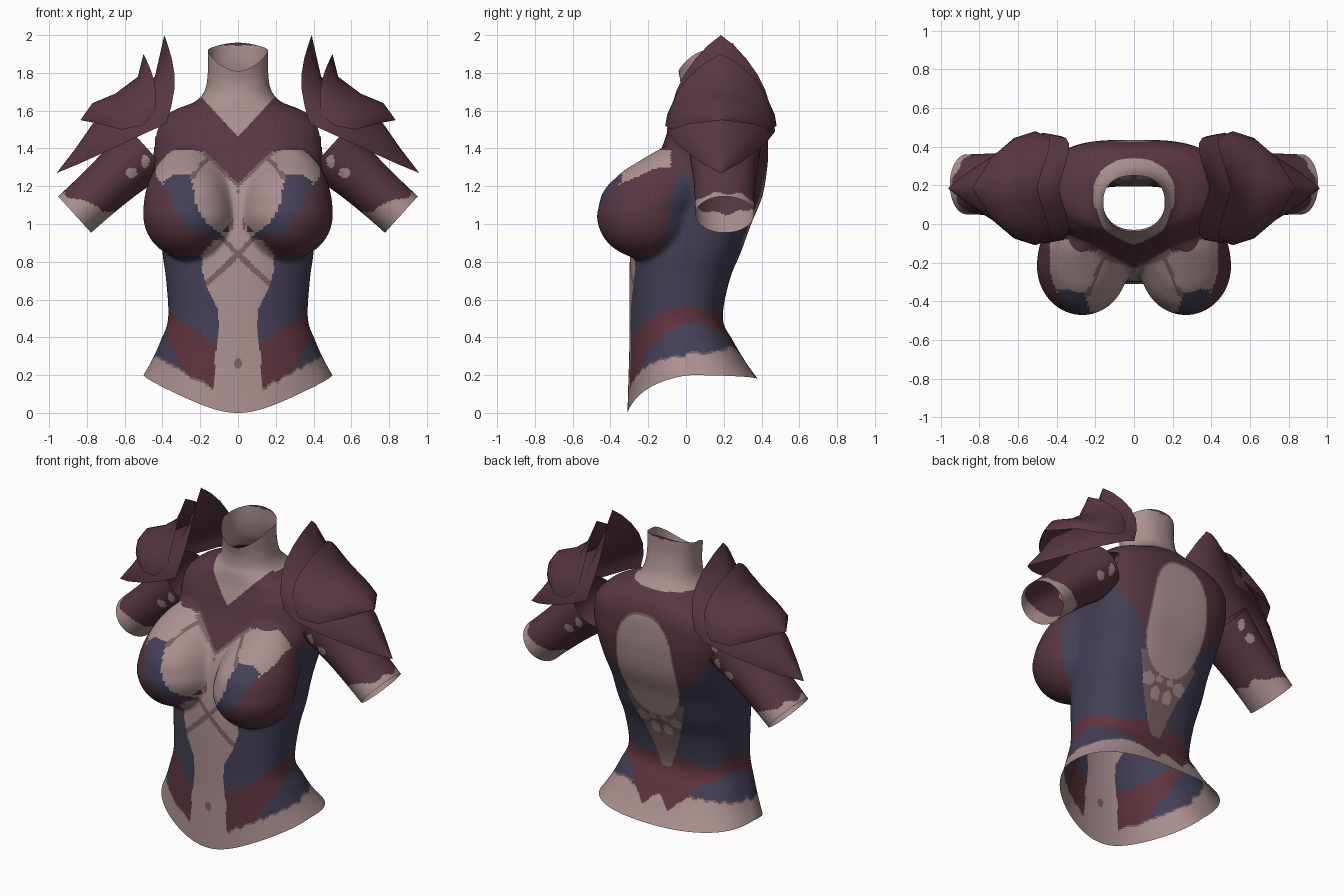
import bpy, math
from mathutils import Vector

if "Cube" in bpy.data.objects:
    bpy.data.objects.remove(bpy.data.objects["Cube"])

# --- flat colours ---
COLORS = [("skin", (.41, .28, .28)), ("plate_maroon", (.101, .038, .054)),
          ("navy_cloth", (.056, .052, .094)), ("wine_band", (.115, .035, .05)),
          ("strap", (.20, .12, .125))]
MATS = []
for n, c in COLORS:
    m = bpy.data.materials.new(n)
    m.diffuse_color = (*c, 1)
    m.use_nodes = True
    m.node_tree.nodes["Principled BSDF"].inputs["Base Color"].default_value = m.diffuse_color
    MATS.append(m)
SKIN, PLATE, NAVY, WINE, STRAP = range(5)


def make(name, verts, faces, rule, angle=None):
    me = bpy.data.meshes.new(name)
    me.from_pydata(verts, [], faces)
    for m in MATS:
        me.materials.append(m)
    for p in me.polygons:
        p.material_index = rule(p.center)
        p.use_smooth = True
    ob = bpy.data.objects.new(name, me)
    bpy.context.collection.objects.link(ob)
    if angle:
        bpy.ops.object.select_all(action='DESELECT')
        ob.select_set(True)
        bpy.context.view_layer.objects.active = ob
        bpy.ops.object.shade_smooth_by_angle(angle=math.radians(angle))


def lerp(x, pts):
    """Piecewise linear lookup."""
    if x <= pts[0][0]:
        return pts[0][1]
    for (a, b), (c, d) in zip(pts, pts[1:]):
        if x <= c:
            return b + (d - b) * (x - a) / (c - a)
    return pts[-1][1]


def spline(rows, n):
    """Catmull-Rom through tuples."""
    out = []
    for i in range(len(rows) - 1):
        p = [rows[max(0, min(len(rows) - 1, i + k))] for k in (-1, 0, 1, 2)]
        for j in range(n):
            t = j / n
            out.append([.5 * (2 * b + (c - a) * t + (2 * a - 5 * b + 4 * c - d) * t * t
                              + (3 * b - a - 3 * c + d) * t ** 3) for a, b, c, d in zip(*p)])
    return out + [list(rows[-1])]


def grid(nr, nc, closed):
    last = nc if closed else nc - 1
    return [(r * nc + c, r * nc + (c + 1) % nc, (r + 1) * nc + (c + 1) % nc, (r + 1) * nc + c)
            for r in range(nr - 1) for c in range(last)]


def oval(x, z, cx, cz, rx, rz, n=2):
    return (abs(x - cx) / rx) ** n + (abs(z - cz) / rz) ** n


# --- arm axis ---
ARM_END = Vector((.865, .205, 1.05))
ARM_DIR = Vector((-.74, 0, .67)).normalized()
ARM_SIDE = Vector((.67, 0, .74)).normalized()

# --- torso rings: z front, z side, z back, half width, y front, y back, squareness of the back ---
RINGS = [(0, .2, .18, .5, -.31, .38, 2.6), (.17, .28, .27, .455, -.305, .315, 2.6),
         (.35, .38, .38, .41, -.30, .25, 2.7), (.5, .5, .5, .37, -.30, .195, 2.8),
         (.7, .7, .7, .38, -.30, .23, 2.8), (.85, .85, .85, .40, -.295, .29, 2.8),
         (1.0, 1.0, 1.0, .41, -.28, .345, 2.8), (1.15, 1.15, 1.15, .425, -.25, .405, 3.0),
         (1.3, 1.3, 1.3, .45, -.18, .43, 3.1), (1.4, 1.4, 1.4, .455, -.13, .435, 3.1),
         (1.5, 1.5, 1.5, .445, -.095, .43, 3.0), (1.57, 1.57, 1.57, .39, -.07, .41, 2.7),
         (1.61, 1.61, 1.61, .32, -.06, .385, 2.4), (1.65, 1.65, 1.66, .225, -.05, .34, 2.2),
         (1.69, 1.71, 1.73, .175, -.035, .285, 2.2), (1.75, 1.80, 1.84, .16, -.03, .255, 2.3),
         (1.81, 1.92, 1.96, .16, -.04, .25, 2.4)]
NC = 256


def bust_radius(s, c, yc, z):
    """Distance along a horizontal ray to the bust, falling off smoothly where it misses."""
    k2 = 1 - ((z - 1.05) / (.235 if z < 1.05 else .36)) ** 2
    if k2 <= .002:
        return 0
    k = math.sqrt(k2)
    rx = .235 * k
    if z < 1.05:
        cy, ry = -.22, .252 * k
    else:
        cy = -.22 + .45 * (z - 1.05)
        ry = cy - lerp(z, [(1.05, -.472), (1.15, -.45), (1.2, -.42), (1.28, -.335), (1.35, -.22), (1.41, -.12)])
    dx, dy, ox, oy = abs(s) / rx, -c / ry, -.267 / rx, (yc - cy) / ry
    a, b, e = dx * dx + dy * dy, dx * ox + dy * oy, ox * ox + oy * oy - 1
    disc = b * b - a * e
    return (-b + math.copysign(math.sqrt(abs(disc)), disc)) / a


def torso_color(p):
    ax, y, z = abs(p.x), p.y, p.z
    # neck opening
    if z > (1.46 + 1.1 * ax if y < .08 else 1.66):
        return PLATE if z > 1.945 else SKIN
    # bare hem
    hem = min(.05 + .55 * ax, .30) if y < 0 else .31 + .25 * max(0, y - .1)
    if y > .12 and ax < .2:
        hem = .34 - .9 * max(0, .09 - abs(ax - .09))
    hem += .006 * math.sin(p.x * 70 + y * 60)
    if z < hem:
        return SKIN
    if y > .1:
        # back opening with laced patches and a tail below
        e = oval(ax, z, 0, 1.18, .2, .34, 2.4)
        if e < 1:
            return SKIN
        if .48 < z < .95 and ax < .03 + .38 * (z - .48):
            patch = min(oval(ax, z, .115, .80, .045, .035), oval(ax, z, .045, .735, .032, .04),
                        oval(ax, z, .04, .815, .025, .02))
            return SKIN if patch < 1 else STRAP
        if e < 1.1:
            return STRAP
        if z > 1.27 or (z > .9 and ax < .19 + .7 * (z - 1.0)):
            return PLATE
        if z < .56 and ax < .2:
            return WINE
    # bust cups
    if y < -.08 and z > .84:
        vee = 1.215 + .95 * ax
        if ax < .2 and z > vee:
            return PLATE
        left = lerp(z, [(.93, .07), (1.0, .16), (1.05, .20), (1.12, .225), (1.2, .24), (1.26, .255)])
        right = lerp(z, [(.92, .09), (.96, .25), (1.05, .33), (1.15, .36), (1.22, .40), (1.26, .35)])
        if .92 < z < 1.265 - 2 * (ax - .31) ** 2 and left < ax < right:
            return NAVY
        if ax < .19 and z > max(vee - .024, 1.19):
            return STRAP
        inner = oval(ax, z, .13, 1.15, .125, .205)
        upper = oval(ax, z, .285, 1.29, .15, .105, 2.4)
        if 1.23 < z < 1.37 and abs((ax - .165) + .8 * (z - 1.345)) < .014:
            return STRAP
        if upper < 1 or inner < 1:
            return SKIN
        if ax < .06 and z < 1.22 and (ax < .05 or z < .95):
            if z > .97:
                return STRAP if abs(ax - .032) < .009 or abs(z - 1.17) < .008 else SKIN
            return STRAP if abs(z - .84 - ax) < .018 else SKIN
    # bare belly strip with crossed straps and navel
    if y < -.08 and z < .96:
        w = lerp(z, [(.12, .13), (.3, .12), (.45, .10), (.55, .11), (.65, .16), (.75, .19),
                     (.85, .19), (.93, .10)])
        if ax < w:
            if oval(ax, z, 0, .26, .022, .032) < 1:
                return STRAP
            if abs(z - .84 + .95 * ax) < .021 or (z > .84 and abs(z - .84 - ax) < .02):
                return STRAP
            return SKIN
    # hip band, with a thin trim along the hem
    if z < hem + .011:
        return STRAP
    top = lerp(y, [(-.3, .35), (-.25, .45), (-.15, .53), (0, .57), (.15, .53), (.22, .5)])
    low = lerp(y, [(-.3, .13), (-.25, .2), (-.2, .33), (-.1, .43), (.05, .49), (.2, .42), (.25, .36)])
    if low < z < top:
        return WINE
    # bust underside and outer side, then flank cloth
    if .82 < z < 1.3 and y < -.09 - .25 * max(0, 1.0 - z) + .3 * max(0, z - 1.1):
        return PLATE
    return NAVY if z < 1.27 else PLATE


# --- torso: radial surface, bust blended into the rings ---
rings = spline(RINGS, 14)
radii = []
for zf, zs, zb, hw, yf, yb, sq in rings:
    yc, hd, row = (yf + yb) / 2, (yb - yf) / 2, []
    for i in range(NC):
        s, c = math.sin(2 * math.pi * i / NC), math.cos(2 * math.pi * i / NC)
        q = sq if c < 0 else 2.15 + .5 * max(0, sq - 2.8)
        r = ((abs(s) / hw) ** q + (abs(c) / hd) ** q) ** (-1 / q)
        if .8 < zs < 1.42 and c > -.2:
            b = bust_radius(s, c, yc, zs)
            r = max(r, b) + max(.03 - abs(r - b), 0) ** 2 / .12
        row.append(r)
    radii.append(row)
for _ in range(5):
    new = [row[:] for row in radii]
    for j in range(1, len(rings) - 1):
        if .78 < rings[j][1] < 1.45:
            for i in range(NC):
                new[j][i] = (2 * radii[j][i] + radii[j - 1][i] + radii[j + 1][i]
                             + radii[j][i - 1] + radii[j][(i + 1) % NC]) / 6
    radii = new
verts = []
for (zf, zs, zb, hw, yf, yb, sq), row in zip(rings, radii):
    for i, r in enumerate(row):
        s, c = math.sin(2 * math.pi * i / NC), math.cos(2 * math.pi * i / NC)
        z = zs + (zf - zs) * max(c, 0) ** 1.6 + (zb - zs) * max(-c, 0) ** 1.6
        verts.append(Vector((r * s, (yf + yb) / 2 - r * c, z)))


def under_arm(f):
    """True where the sleeve joins, so the shell stays hollow."""
    m = sum((verts[i] for i in f), Vector()) / 4
    q = Vector((abs(m.x), m.y, m.z)) - ARM_END
    t = q.dot(ARM_DIR)
    return t < .64 and (q - ARM_DIR * t).length < .135


make("torso", verts, [f for f in grid(len(rings), NC, True) if not under_arm(f)], torso_color)


# --- arms: open sleeves along a slanted axis ---
def arm_color(p):
    q = Vector((abs(p.x), p.y, p.z)) - ARM_END
    if q.dot(ARM_DIR) < .09 - .5 * q.dot(ARM_SIDE) + .012 * math.sin(p.y * 50):
        return SKIN
    spot = min(oval(abs(p.x), p.z, .565, 1.27, .032, .026), oval(abs(p.x), p.z, .49, 1.33, .022, .034))
    return SKIN if spot < 1 else PLATE


ARM = [(0, .13, .155), (.12, .132, .158), (.28, .14, .165), (.42, .155, .18), (.52, .165, .19)]
for name, sx in (("right_arm", 1), ("left_arm", -1)):
    rows, av = spline(ARM, 14), []
    for t, r, ry in rows:
        for i in range(96):
            a = 2 * math.pi * i / 96
            v = ARM_END + ARM_DIR * t + ARM_SIDE * (r * math.cos(a)) + Vector((0, ry * math.sin(a), 0))
            av.append((v.x * sx, v.y, v.z))
    make(name, av, grid(len(rows), 96, True), arm_color)

# --- shoulder plates: crest x, z, rim x, z, half depth, inward bow, arch power ---
LOWER = [(.39, 2.0, .38, 1.53, .27, .05, 1.2), (.44, 1.78, .47, 1.49, .287, .02, 1.4),
         (.60, 1.66, .60, 1.43, .24, 0, 1.4), (.77, 1.53, .74, 1.365, .16, 0, 1.4),
         (.86, 1.40, .85, 1.315, .09, 0, 1.4), (.96, 1.27, .96, 1.27, .002, 0, 1)]
UPPER = [(.50, 1.90, .44, 1.58, .265, .03, 1.2), (.53, 1.78, .51, 1.52, .295, .01, 1.4),
         (.65, 1.69, .62, 1.50, .26, 0, 1.4), (.77, 1.64, .73, 1.53, .165, 0, 1.4),
         (.835, 1.55, .835, 1.55, .002, 0, 1)]
for side, sx in (("right", 1), ("left", -1)):
    for name, rows in (("lower_shoulder_plate", LOWER), ("upper_shoulder_plate", UPPER)):
        pv, n = [], 13
        for cx, cz, rx, rz, w, bow, power in rows:
            for i in range(n):
                s = -1 + 2 * i / (n - 1)
                k = abs(s) ** power
                x = cx + (rx - cx) * k - bow * math.sin(math.pi * k)
                pv.append((x * sx, .185 + w * math.sin(s * math.pi / 2), cz + (rz - cz) * k))
        make(f"{side}_{name}", pv, grid(len(rows), n, False), lambda p: PLATE, 60)
